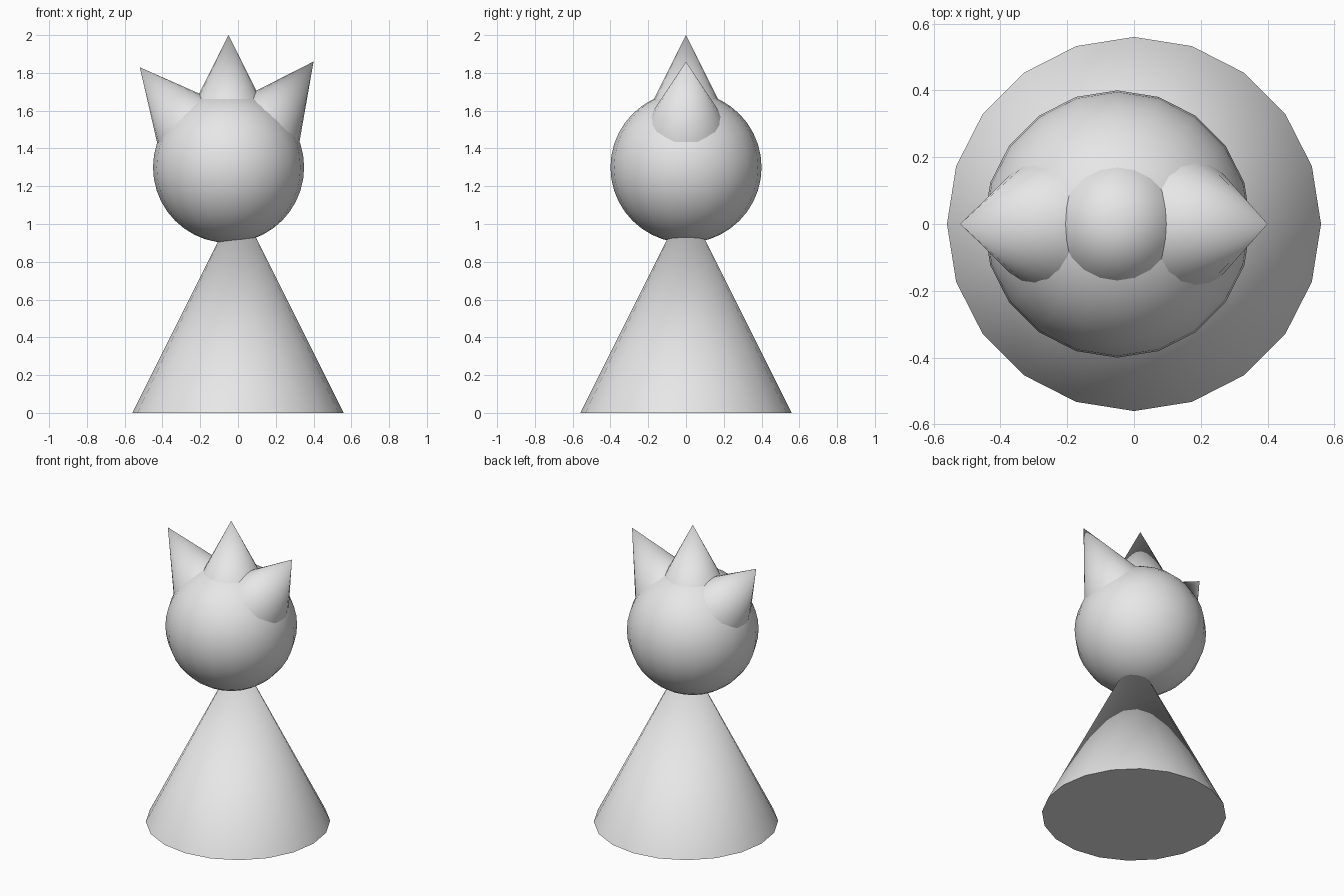
import bpy
from math import radians
from mathutils import Matrix, Vector

cube = bpy.data.objects.get("Cube")
if cube:
    bpy.data.objects.remove(cube, do_unlink=True)

SIDES = 20

grey = bpy.data.materials.new("light grey")
grey.use_nodes = True
colour = (0.8, 0.8, 0.8, 1)
grey.diffuse_color = colour
grey.node_tree.nodes["Principled BSDF"].inputs["Base Color"].default_value = colour


def finish(name):
    """Name, colour and smooth the newest object."""
    obj = bpy.context.object
    obj.name = name
    obj.data.materials.append(grey)
    bpy.ops.object.shade_smooth_by_angle(angle=radians(30))
    return obj


def cone(name, tip, radius, tilt=0):
    """Cone twice as tall as its radius, hung from its tip and leaning towards +x."""
    turn = Matrix.Rotation(radians(tilt), 3, 'Y')
    centre = Vector(tip) - turn @ Vector((0, 0, radius))
    bpy.ops.mesh.primitive_cone_add(
        vertices=SIDES, radius1=radius, radius2=0, depth=2 * radius,
        location=centre, rotation=(0, radians(tilt), 0))
    return finish(name)


# Body
cone("body", (0, 0, 1.12), 0.56)

# Head, slightly off the body's axis
bpy.ops.mesh.primitive_uv_sphere_add(
    segments=SIDES, ring_count=SIDES, radius=0.4, location=(-0.05, 0, 1.3))
finish("head")

# Three spikes on the head
cone("middle_spike", (-0.05, 0, 2.0), 0.2)
cone("right_spike", (-0.52, 0, 1.83), 0.2, -39.5)
cone("left_spike", (0.40, 0, 1.86), 0.2, 36.5)
